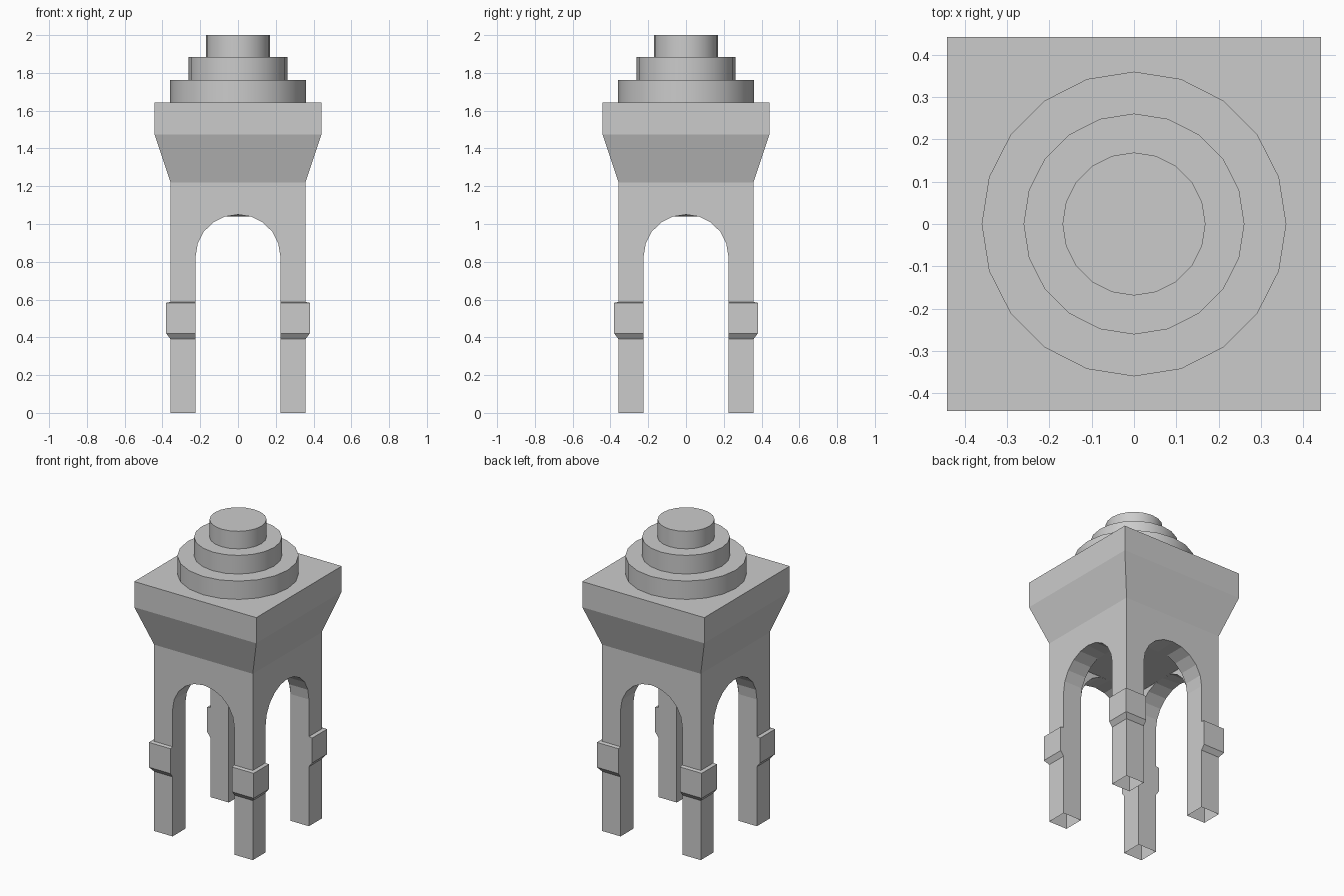
import bpy, bmesh, math
from mathutils import Matrix, Vector

if "Cube" in bpy.data.objects:
    bpy.data.objects.remove(bpy.data.objects["Cube"])

OUT, INN = 0.357, 0.224        # outer and inner half widths of the tower
SPRING, CEIL, BODY_TOP = 0.83, 1.04, 1.22


def finish(name, bm):
    bmesh.ops.remove_doubles(bm, verts=bm.verts, dist=0.0005)
    bmesh.ops.recalc_face_normals(bm, faces=bm.faces)
    mesh = bpy.data.meshes.new(name)
    bm.to_mesh(mesh)
    bm.free()
    obj = bpy.data.objects.new(name, mesh)
    bpy.context.collection.objects.link(obj)
    return obj


def loft(bm, rings):
    for a, b in zip(rings, rings[1:]):
        for i in range(len(a)):
            j = (i + 1) % len(a)
            face(bm, [a[i], a[j], b[j], b[i]])


def face(bm, pts):
    return bm.faces.new([bm.verts.new(p) for p in pts])


def square(lo, hi, z):
    return [Vector(p) for p in ((lo, lo, z), (hi, lo, z), (hi, hi, z), (lo, hi, z))]


# Tower body: one quarter (leg plus arched wall), turned four times
bm = bmesh.new()
SEG = 10
arc = [(-INN * math.cos(math.pi * i / SEG), SPRING + 0.22 * math.sin(math.pi * i / SEG))
       for i in range(SEG + 1)]
inner_arc = [(x, min(z, CEIL)) for x, z in arc]
leg_profile = [(0, OUT), (0.39, OUT), (0.42, 0.38), (0.583, 0.38), (0.587, OUT), (SPRING, OUT)]

for k in range(4):
    turn = Matrix.Rotation(k * math.pi / 2, 3, 'Z')
    # leg with collar, open at the foot
    loft(bm, [[turn @ p for p in square(INN, o, z)] for z, o in leg_profile])

    def wall(pts, y):
        face(bm, [turn @ Vector((x, y, z)) for x, z in pts])

    # outside of the arched wall
    wall([(-OUT, SPRING)] + arc + [(OUT, SPRING), (OUT, BODY_TOP), (-OUT, BODY_TOP)], -OUT)
    # inside spandrels
    half = SEG // 2
    wall(inner_arc[:half] + [(-INN, CEIL)], -INN)
    wall(inner_arc[half + 1:] + [(INN, CEIL)], -INN)
    # underside of the arch
    for i in range(SEG):
        (x0, z0), (x1, z1) = arc[i], arc[i + 1]
        w0, w1 = inner_arc[i][1], inner_arc[i + 1][1]
        face(bm, [turn @ Vector(p) for p in
                  ((x0, -OUT, z0), (x1, -OUT, z1), (x1, -INN, w1), (x0, -INN, w0))])
# ceiling
face(bm, square(-INN, INN, CEIL))
finish("arched_body", bm)

# Flared cornice
bm = bmesh.new()
rings = [square(-h, h, z) for z, h in ((BODY_TOP, OUT), (1.475, 0.442), (1.643, 0.442))]
loft(bm, rings)
face(bm, rings[-1])
finish("cornice", bm)

# Three stacked round tiers
base = 1.643
for name, r, top in (("lower_tier", 0.36, 1.763), ("middle_tier", 0.261, 1.885), ("upper_tier", 0.169, 2.0)):
    bpy.ops.mesh.primitive_cylinder_add(vertices=20, radius=r, depth=top - base,
                                        location=(0, 0, (top + base) / 2))
    bpy.context.object.name = name
    bpy.ops.object.shade_smooth_by_angle(angle=math.radians(30))
    base = top
